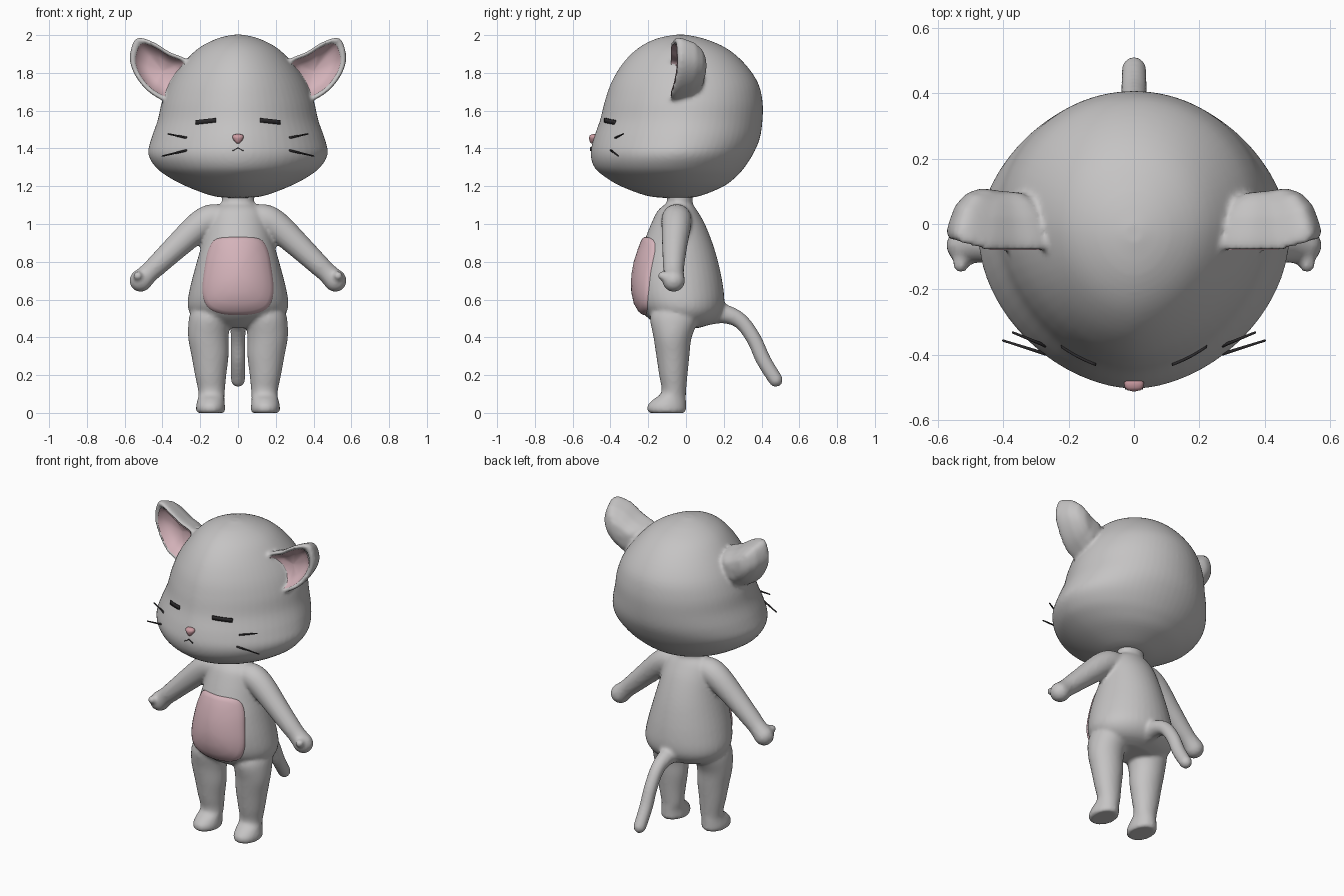
import bpy, bmesh, math
from mathutils import Vector
from mathutils.bvhtree import BVHTree

if "Cube" in bpy.data.objects:
    bpy.data.objects.remove(bpy.data.objects["Cube"])


def material(name, rgb):
    m = bpy.data.materials.new(name)
    m.diffuse_color = (*rgb, 1)
    m.use_nodes = True
    m.node_tree.nodes["Principled BSDF"].inputs["Base Color"].default_value = m.diffuse_color
    return m


GREY = material("grey_fur", (0.56, 0.55, 0.55))
PINK = material("pale_pink", (0.66, 0.45, 0.49))
NOSE = material("nose_pink", (0.60, 0.33, 0.36))
DARK = material("dark_lines", (0.025, 0.023, 0.025))


def smooth_rows(rows, steps=4, closed=False):
    """Catmull-Rom interpolation through rows of numbers."""
    n, out = len(rows), []
    get = (lambda i: rows[i % n]) if closed else (lambda i: rows[max(0, min(n - 1, i))])
    for i in range(n if closed else n - 1):
        for k in range(steps):
            t = k / steps
            out.append([0.5 * (2 * b + (c - a) * t + (2 * a - 5 * b + 4 * c - d) * t * t
                               + (3 * b - a - 3 * c + d) * t ** 3)
                        for a, b, c, d in zip(get(i - 1), get(i), get(i + 1), get(i + 2))])
    return out if closed else out + [list(rows[-1])]


def skin(bm, rings, cap_start=True, cap_end=True):
    """Bridge rings of points and close the ends."""
    vr = [[bm.verts.new(p) for p in r] for r in rings]
    n = len(vr[0])
    for a, b in zip(vr, vr[1:]):
        for i in range(n):
            j = (i + 1) % n
            bm.faces.new((a[i], a[j], b[j], b[i]))
    if cap_start:
        bm.faces.new(vr[0][::-1])
    if cap_end:
        bm.faces.new(vr[-1])


def loft(bm, rows, side=1, n_front=2.0, n=40, shift=0.0):
    """Stack of ovals; rows are z, centre x, half width, front y, back y."""
    rings = []
    for z, cx, w, yf, yb in smooth_rows(rows):
        yc, ring = (yf + yb) / 2 + shift * (yb - yf), []
        for i in range(n):
            a = 2 * math.pi * i / n
            c, s = math.cos(a), math.sin(a)
            e = 2 / (n_front if s < 0 else 2)
            x = math.copysign(abs(c) ** e, c) * w
            y = math.copysign(abs(s) ** e, s) * ((yb - yc) if s > 0 else (yc - yf))
            ring.append((side * (cx + x), yc + y, z))
        rings.append(ring)
    skin(bm, rings)


def tube(bm, pts, side=1, n=20, steps=4):
    """Round tube with a domed end; points are x, y, z, radius."""
    p = smooth_rows(pts, steps)
    d = (Vector(p[-1][:3]) - Vector(p[-2][:3])).normalized()
    end, r = Vector(p[-1][:3]), p[-1][3]
    for k in range(1, 6):
        a = k / 5.2 * math.pi / 2
        p.append([*(end + d * r * math.sin(a)), r * math.cos(a)])
    rings = []
    for i, q in enumerate(p):
        t = Vector(p[min(i + 1, len(p) - 1)][:3]) - Vector(p[max(i - 1, 0)][:3])
        rot = t.to_track_quat('Z', 'X')
        ring = []
        for k in range(n):
            a = 2 * math.pi * k / n
            v = Vector(q[:3]) + rot @ Vector((math.cos(a) * q[3], math.sin(a) * q[3], 0))
            ring.append((side * v.x, v.y, v.z))
        rings.append(ring)
    skin(bm, rings)


def finish(bm, name, mat, voxel=0, iterations=0):
    bmesh.ops.recalc_face_normals(bm, faces=bm.faces)
    me = bpy.data.meshes.new(name)
    bm.to_mesh(me)
    bm.free()
    me.materials.append(mat)
    ob = bpy.data.objects.new(name, me)
    bpy.context.collection.objects.link(ob)
    if voxel:
        m = ob.modifiers.new("blend", 'REMESH')
        m.mode, m.voxel_size, m.use_smooth_shade = 'VOXEL', voxel, True
        m = ob.modifiers.new("soften", 'SMOOTH')
        m.factor, m.iterations = 0.5, iterations
    else:
        me.polygons.foreach_set("use_smooth", [True] * len(me.polygons))
    return ob


def surface(ob):
    """Returns a function giving the front y of an object at x, z."""
    dg = bpy.context.evaluated_depsgraph_get()
    tree = BVHTree.FromObject(ob, dg)

    def front(x, z):
        hit = tree.ray_cast(Vector((x, -2, z)), Vector((0, 1, 0)))[0]
        return hit.y if hit else -0.2
    return front


# Ear: cupped shell opening forwards
EAR = smooth_rows([(.26, 1.86), (.36, 1.91), (.45, 1.965), (.538, 1.985), (.573, 1.90),
                   (.562, 1.82), (.51, 1.735), (.44, 1.675), (.36, 1.65), (.27, 1.74)], 4, True)


def ear_ring(s, y, side, cx=.40, cz=1.81):
    return [(side * (cx + (x - cx) * s), y + .03 * max(0, x - .45) / .1 * s, cz + (z - cz) * s)
            for x, z in EAR]


SHELL = [(.05, .10), (.4, .095), (.65, .07), (.85, .025), (.96, -.03), (1.0, -.06), (.97, -.08),
         (.9, -.083), (.82, -.07), (.7, -.035), (.45, -.005), (.05, .005)]

# Head with blended ears
bm = bmesh.new()
loft(bm, [(1.137, 0, .04, -.10, .0), (1.15, 0, .14, -.21, .08), (1.20, 0, .275, -.345, .20),
          (1.25, 0, .37, -.43, .265), (1.30, 0, .435, -.485, .31), (1.37, 0, .475, -.505, .355),
          (1.45, 0, .46, -.49, .39), (1.55, 0, .425, -.455, .405), (1.65, 0, .402, -.43, .405),
          (1.75, 0, .36, -.395, .38), (1.85, 0, .29, -.335, .31), (1.93, 0, .21, -.255, .215),
          (1.98, 0, .115, -.16, .10), (2.002, 0, .03, -.06, .0)], n_front=1.8, n=64, shift=.03)
for side in (1, -1):
    skin(bm, [ear_ring(s, y, side) for s, y in SHELL])
head = finish(bm, "head", GREY, .011, 5)

# Pink ear linings
for side, label in ((1, "right"), (-1, "left")):
    bm = bmesh.new()
    skin(bm, [ear_ring(s, y - .009, side) for s, y in SHELL[8:]], cap_start=False)
    finish(bm, label + "_ear_lining", PINK)

# Body: torso, neck, legs, arms and tail in one skin
bm = bmesh.new()
loft(bm, [(.45, 0, .13, -.12, .07), (.475, 0, .20, -.165, .14), (.52, 0, .25, -.22, .185),
          (.58, 0, .267, -.26, .203), (.68, 0, .25, -.275, .195), (.80, 0, .218, -.26, .17),
          (.90, 0, .19, -.225, .14), (1.0, 0, .165, -.185, .10), (1.07, 0, .14, -.15, .06),
          (1.105, 0, .09, -.11, .035)])
loft(bm, [(1.05, 0, .085, -.10, .04), (1.11, 0, .085, -.10, .035), (1.2, 0, .085, -.10, .035)])
tube(bm, [(0, .10, .53, .07), (0, .20, .525, .052), (0, .29, .485, .042), (0, .36, .39, .04),
          (0, .41, .28, .04), (0, .475, .175, .038)])
for side in (1, -1):
    loft(bm, [(0, .145, .07, -.195, -.01), (.012, .145, .077, -.205, 0), (.04, .145, .076, -.203, 0),
              (.07, .143, .071, -.175, 0), (.11, .14, .07, -.13, 0), (.2, .145, .083, -.142, .008),
              (.3, .148, .098, -.157, .018), (.4, .157, .107, -.172, .03), (.5, .15, .11, -.19, .07),
              (.56, .14, .10, -.17, .07)], side)
    tube(bm, [(.06, -.05, 1.03, .07), (.14, -.05, 1.025, .08), (.21, -.052, .985, .078),
              (.32, -.06, .885, .067), (.42, -.065, .79, .058), (.47, -.065, .743, .054),
              (.515, -.065, .70, .06)], side)
    tube(bm, [(.515, -.06, .715, .03), (.525, -.10, .72, .03), (.53, -.125, .725, .025)], side, 12)
body = finish(bm, "body", GREY, .011, 5)

face_y, belly_y = surface(head), surface(body)

# Belly patch: rounded panel following the torso
bm = bmesh.new()
rim = smooth_rows([(0, .518), (.09, .525), (.16, .56), (.188, .64), (.178, .76), (.155, .87),
                   (.11, .922), (0, .93), (-.11, .922), (-.155, .87), (-.178, .76), (-.188, .64),
                   (-.16, .56), (-.09, .525)], 4, True)
rings = []
for s, out in ((1, -.01), (1, .008), (.97, .015), (.9, .018), (.7, .018), (.4, .018), (.1, .018)):
    ring = []
    for x, z in rim:
        px, pz = x * s, .72 + (z - .72) * s
        ring.append((px, belly_y(px, pz) - out, pz))
    rings.append(ring)
skin(bm, rings)
finish(bm, "belly_patch", PINK)


def strip(name, x0, z0, x1, z1, half, n=8):
    """Thin dark plate laid on the face."""
    bm = bmesh.new()
    rings = []
    for i in range(n + 1):
        t = i / n
        x, z = x0 + (x1 - x0) * t, z0 + (z1 - z0) * t
        y = face_y(x, z)
        rings.append([(x, y - .006, z - half), (x, y - .006, z + half),
                      (x, y + .003, z + half), (x, y + .003, z - half)])
    skin(bm, rings)
    return finish(bm, name, DARK)


for side, label in ((1, "right"), (-1, "left")):
    # Closed eyes and mouth
    strip(label + "_eye", side * .117, 1.55, side * .224, 1.538, .012)
    strip(label + "_mouth", 0, 1.404, side * .028, 1.388, .0025, 4)
    # Whiskers
    for part, z0, x1, z1 in (("upper", 1.456, .37, 1.477), ("lower", 1.39, .40, 1.36)):
        bm = bmesh.new()
        y0 = face_y(.275, z0)
        tube(bm, [(.27, y0 - .001, z0, .006), (x1, y0 + .04, z1, .004)], side, 6, 2)
        finish(bm, f"{label}_{part}_whisker", DARK)

# Nose: soft downward triangle
bm = bmesh.new()
tri = smooth_rows([(0, 1.476), (.024, 1.472), (.03, 1.456), (.012, 1.43), (0, 1.424),
                   (-.012, 1.43), (-.03, 1.456), (-.024, 1.472)], 3, True)
y0 = face_y(0, 1.45)
skin(bm, [[(x * s, y0 + d, 1.455 + (z - 1.455) * s) for x, z in tri]
          for s, d in ((.9, .02), (1, .0), (.92, -.012), (.65, -.02), (.1, -.024))])
finish(bm, "nose", NOSE)
